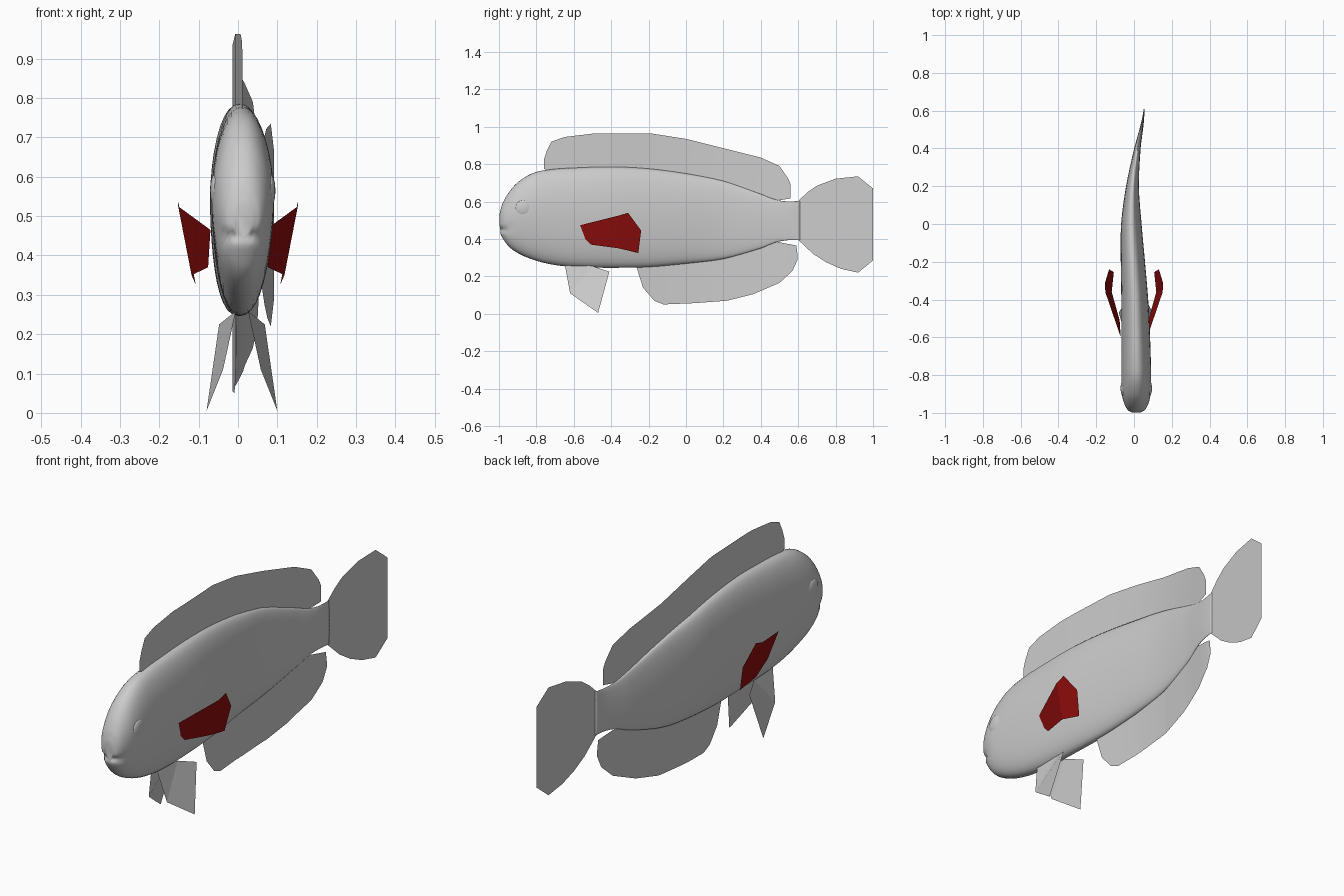
import bpy, bmesh, math

if "Cube" in bpy.data.objects:
    bpy.data.objects.remove(bpy.data.objects["Cube"])

# body stations: y, top z, bottom z, half width, centreline x
STATIONS = [
    (-0.998, 0.530, 0.440, 0.022, 0.012),
    (-0.985, 0.580, 0.412, 0.045, 0.012),
    (-0.95, 0.645, 0.362, 0.064, 0.012),
    (-0.90, 0.702, 0.325, 0.076, 0.012),
    (-0.82, 0.752, 0.290, 0.079, 0.012),
    (-0.72, 0.772, 0.264, 0.078, 0.011),
    (-0.60, 0.780, 0.250, 0.076, 0.009),
    (-0.40, 0.786, 0.246, 0.071, 0.004),
    (-0.20, 0.776, 0.250, 0.064, -0.006),
    (0.00, 0.750, 0.268, 0.054, -0.014),
    (0.20, 0.710, 0.293, 0.034, -0.008),
    (0.40, 0.640, 0.350, 0.017, 0.018),
    (0.48, 0.610, 0.382, 0.011, 0.034),
    (0.55, 0.600, 0.394, 0.006, 0.047),
    (0.61, 0.604, 0.394, 0.002, 0.054),
    (1.00, 0.604, 0.394, 0.002, 0.091),
]


def lerp(pts, y, k=1):
    """Linear value of column k at y."""
    if y <= pts[0][0]:
        return pts[0][k]
    for a, b in zip(pts, pts[1:]):
        if y <= b[0]:
            return a[k] + (b[k] - a[k]) * (y - a[0]) / (b[0] - a[0])
    return pts[-1][k]


def spine(y):
    return lerp(STATIONS, y, 4)


def catmull(p0, p1, p2, p3, t):
    # tangents scaled for uneven station spacing
    out = []
    h = p2[0] - p1[0]
    for k in range(5):
        m1 = (p2[k] - p0[k]) / (p2[0] - p0[0]) * h if p2[0] != p0[0] else 0
        m2 = (p3[k] - p1[k]) / (p3[0] - p1[0]) * h
        out.append((2*t**3 - 3*t**2 + 1)*p1[k] + (t**3 - 2*t**2 + t)*m1
                   + (3*t**2 - 2*t**3)*p2[k] + (t**3 - t**2)*m2)
    return out


def make(name, verts, faces, smooth=True):
    me = bpy.data.meshes.new(name)
    me.from_pydata(verts, [], faces)
    bm = bmesh.new()
    bm.from_mesh(me)
    bmesh.ops.recalc_face_normals(bm, faces=bm.faces)
    bm.to_mesh(me)
    bm.free()
    ob = bpy.data.objects.new(name, me)
    bpy.context.collection.objects.link(ob)
    for p in me.polygons:
        p.use_smooth = smooth
    return ob


# body: lofted rings with a mouth crease
S = STATIONS[:-1]
rings = []
for i in range(len(S) - 1):
    a, d = S[max(i - 1, 0)], S[min(i + 2, len(S) - 1)]
    rings += [catmull(a, S[i], S[i + 1], d, j / 4) for j in range(4)]
rings.append(S[-1])
N = 40
verts, faces = [], []
for y, zt, zb, w, cx in rings:
    for j in range(N):
        a = 2 * math.pi * j / N
        c, s = math.cos(a), math.sin(a)
        z = (zt + zb) / 2 + (zt - zb) / 2 * s
        x = cx + w * math.copysign(abs(c) ** 0.9, c) * (1 + 0.1 * s * (1 - abs(s)))
        crease = math.exp(-((z - 0.45) / 0.012) ** 2) * max(0, min(1, (-0.9 - y) / 0.08))
        verts.append((x - 0.1 * crease * (x - cx), y + 0.012 * crease, z))
for r in range(len(rings) - 1):
    for j in range(N):
        k = (j + 1) % N
        faces.append((r*N + j, r*N + k, r*N + N + k, r*N + N + j))
faces.append(tuple(range(N)))
faces.append(tuple(range((len(rings) - 1) * N, len(rings) * N)))
make("body", verts, faces)

# eyes: shallow bumps on the head
for side, label in ((-1, "left"), (1, "right")):
    bpy.ops.mesh.primitive_uv_sphere_add(segments=20, ring_count=12, radius=1,
                                         location=(0.012 + side * 0.07, -0.87, 0.565))
    eye = bpy.context.object
    eye.name = label + "_eye"
    eye.scale = (0.013, 0.042, 0.042)
    bpy.ops.object.shade_smooth()


def sheet_fin(name, upper, lower):
    """Thin fin between two edge lines, bent along the spine."""
    lo, hi = upper[0][0], upper[-1][0]
    ys = {p[0] for p in upper + lower} | {s[0] for s in STATIONS if lo < s[0] < hi}
    vs, fs = [], []
    for y in sorted(ys):
        b, t = lerp(lower, y), lerp(upper, y)
        vs += [(spine(y), y, b + (t - b) * f) for f in (0, 0.5, 1)]
    for i in range(len(ys) - 1):
        for j in (0, 1):
            q = 3 * i + j
            fs.append((q, q + 3, q + 4, q + 1))
    make(name, vs, fs)


sheet_fin("dorsal_fin",
          [(-0.76, 0.825), (-0.745, 0.87), (-0.72, 0.92), (-0.65, 0.945), (-0.5, 0.963),
           (-0.18, 0.963), (0, 0.935), (0.2, 0.885), (0.4, 0.835), (0.5, 0.79),
           (0.545, 0.725), (0.56, 0.69)],
          [(-0.76, 0.775), (-0.7, 0.75), (-0.4, 0.76), (0, 0.72), (0.3, 0.65),
           (0.46, 0.6), (0.56, 0.617)])
sheet_fin("anal_fin",
          [(-0.265, 0.26), (-0.2, 0.28), (0, 0.3), (0.2, 0.33), (0.46, 0.39),
           (0.59, 0.365), (0.597, 0.31)],
          [(-0.265, 0.25), (-0.23, 0.14), (-0.17, 0.07), (-0.12, 0.05), (0.05, 0.057),
           (0.22, 0.07), (0.36, 0.105), (0.5, 0.165), (0.57, 0.23), (0.597, 0.29)])
sheet_fin("tail_fin",
          [(0.55, 0.6), (0.6, 0.603), (0.65, 0.65), (0.7, 0.685), (0.8, 0.722),
           (0.92, 0.735), (1.0, 0.67)],
          [(0.55, 0.394), (0.6, 0.395), (0.68, 0.32), (0.75, 0.275), (0.83, 0.24),
           (0.92, 0.22), (1.0, 0.285)])

# paired fins
red = bpy.data.materials.new("red_fin")
red.diffuse_color = (0.28, 0.004, 0.004, 1)
red.use_nodes = True
red.node_tree.nodes["Principled BSDF"].inputs["Base Color"].default_value = red.diffuse_color
pelvic = [(0.012, -0.65, 0.275), (0.048, -0.62, 0.11), (0.09, -0.47, 0.005),
          (0.058, -0.41, 0.225), (0.02, -0.5, 0.255)]
pectoral = [(0.07, -0.6, 0.465), (0.152, -0.36, 0.525), (0.153, -0.31, 0.54),
            (0.132, -0.24, 0.445), (0.107, -0.255, 0.325), (0.118, -0.36, 0.35),
            (0.076, -0.51, 0.37)]
for side, label in ((-1, "left"), (1, "right")):
    make(label + "_pelvic_fin", [(0.01 + side * x, y, z) for x, y, z in pelvic],
         [(0, 1, 4), (1, 2, 3, 4)], False)
    fin = make(label + "_pectoral_fin", [(side * x, y, z) for x, y, z in pectoral],
               [(0, 1, 5, 6), (1, 2, 3), (1, 3, 4, 5)], False)
    fin.data.materials.append(red)
